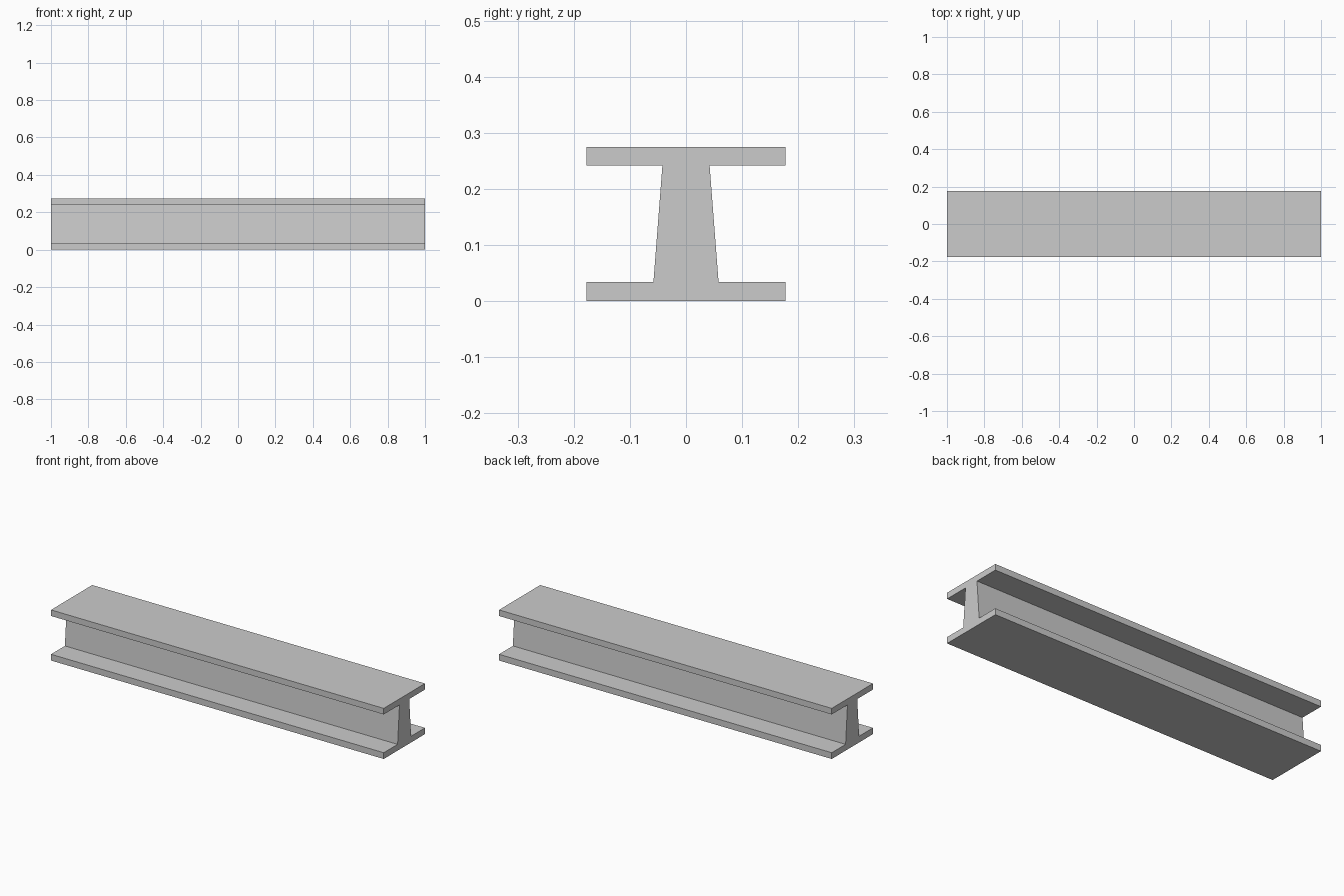
import bpy, bmesh

if "Cube" in bpy.data.objects:
    bpy.data.objects.remove(bpy.data.objects["Cube"])

# Half of the I-shaped cross-section (y, z), from bottom to top
half = [(0.177, 0.0), (0.177, 0.034), (0.058, 0.034),
        (0.042, 0.242), (0.177, 0.242), (0.177, 0.275)]
profile = half + [(-y, z) for y, z in reversed(half)]

# Beam: mirrored profile extruded along x
bm = bmesh.new()
face = bm.faces.new([bm.verts.new((-1.0, y, z)) for y, z in profile])
ext = bmesh.ops.extrude_face_region(bm, geom=[face], use_keep_orig=True)
moved = [g for g in ext["geom"] if isinstance(g, bmesh.types.BMVert)]
bmesh.ops.translate(bm, verts=moved, vec=(2.0, 0, 0))
bmesh.ops.recalc_face_normals(bm, faces=bm.faces)

mesh = bpy.data.meshes.new("steel_beam")
bm.to_mesh(mesh)
bm.free()
beam = bpy.data.objects.new("steel_beam", mesh)
bpy.context.collection.objects.link(beam)
